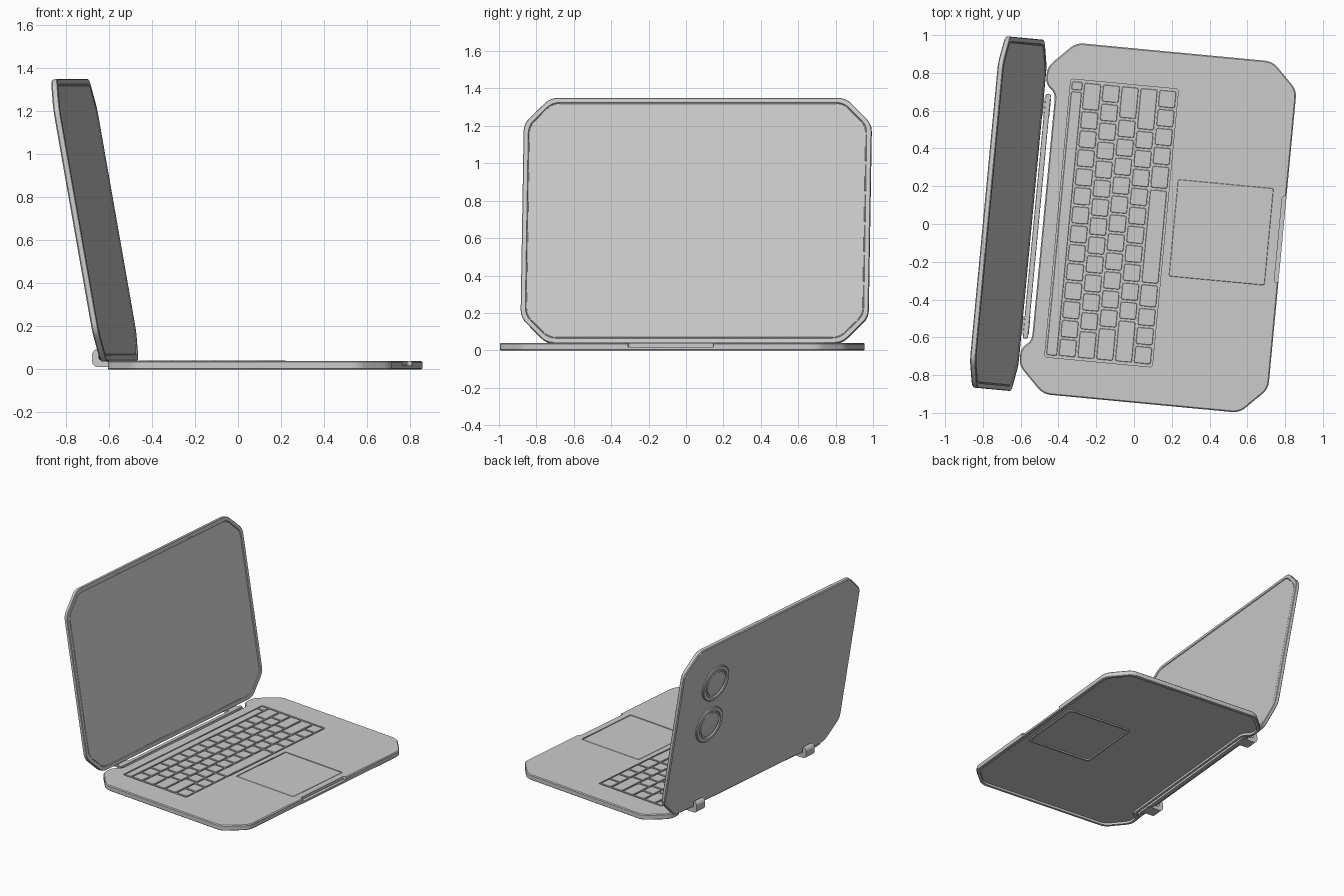
import bpy, bmesh, math
from mathutils import Matrix, Vector

if "Cube" in bpy.data.objects:
    bpy.data.objects.remove(bpy.data.objects["Cube"])

TURN = Matrix.Rotation(math.radians(-5.4), 4, 'Z')
TILT = math.radians(10)
S, C = math.sin(TILT), math.cos(TILT)
# lid frame: x = width, y = up the lid, z = out of the display
LID = TURN @ Matrix(((0, -S, C, -0.538), (1, 0, 0, -0.008), (0, C, S, 0.04), (0, 0, 0, 1)))
VM = -0.008                      # middle of the width


def offset(pts, d):
    """Inset a counter-clockwise polygon by d with mitred corners."""
    out, n = [], len(pts)
    for i in range(n):
        p, a, b = Vector(pts[i]), Vector(pts[i - 1]), Vector(pts[(i + 1) % n])
        e1, e2 = (p - a).normalized(), (b - p).normalized()
        n1, n2 = Vector((-e1.y, e1.x)), Vector((-e2.y, e2.x))
        out.append(p + (n1 + n2) * (d / (1 + n1.dot(n2))))
    return out


def rounded(pts, r, seg=4):
    """Replace each corner by a short curve."""
    out, n = [], len(pts)
    for i in range(n):
        p, a, b = Vector(pts[i]), Vector(pts[i - 1]), Vector(pts[(i + 1) % n])
        s = p + (a - p).normalized() * min(r, (a - p).length * 0.45)
        e = p + (b - p).normalized() * min(r, (b - p).length * 0.45)
        for k in range(seg + 1):
            t = k / seg
            out.append(s * (1 - t) ** 2 + p * 2 * t * (1 - t) + e * t * t)
    return out


def rect(x0, x1, y0, y1, c=0.0):
    if not c:
        return [(x0, y0), (x1, y0), (x1, y1), (x0, y1)]
    return [(x0 + c, y0), (x1 - c, y0), (x1, y0 + c), (x1, y1 - c),
            (x1 - c, y1), (x0 + c, y1), (x0, y1 - c), (x0, y0 + c)]


def circle(x, y, r, n=40):
    return [(x + r * math.cos(2 * math.pi * i / n), y + r * math.sin(2 * math.pi * i / n)) for i in range(n)]


def add_loft(bm, rings, closed=False):
    loops = [[bm.verts.new((p[0], p[1], z)) for p in pts] for pts, z in rings]
    n = len(loops[0])
    pairs = list(zip(loops, loops[1:])) + ([(loops[-1], loops[0])] if closed else [])
    for a, b in pairs:
        for i in range(n):
            j = (i + 1) % n
            bm.faces.new((a[i], a[j], b[j], b[i]))
    if not closed:
        bm.faces.new(loops[0][::-1])
        bm.faces.new(loops[-1])


def make(name, lofts, mat=TURN, closed=False, smooth=True):
    bm = bmesh.new()
    for rings in lofts:
        add_loft(bm, rings, closed)
    bmesh.ops.recalc_face_normals(bm, faces=bm.faces)
    me = bpy.data.meshes.new(name)
    bm.to_mesh(me)
    bm.free()
    ob = bpy.data.objects.new(name, me)
    bpy.context.collection.objects.link(ob)
    ob.matrix_world = mat
    if smooth:
        bpy.ops.object.select_all(action='DESELECT')
        ob.select_set(True)
        bpy.context.view_layer.objects.active = ob
        bpy.ops.object.shade_smooth_by_angle(angle=math.radians(25))
    return ob


def slab(pts, z0, z1, r=0.01, b=0.002):
    """Rounded plate with a softened top edge."""
    return [(rounded(pts, r), z0), (rounded(pts, r), z1 - b), (rounded(offset(pts, b), r), z1)]


# base shell: chamfered corners, rear hinge notch, shallow hollow underneath
U0, U1, V0, V1, K = -0.535, 0.79, VM - 0.934, VM + 0.934, 0.14
outline = rect(U0, U1, V0, V1, K)
outline = outline[:7] + [(U0, VM + 0.70), (U0 + 0.055, VM + 0.66),
                         (U0 + 0.055, VM - 0.66), (U0, VM - 0.70)] + outline[7:]
base = make("base_shell", [[(rounded(offset(outline, d), 0.04), z) for d, z in
            ((0.024, 0.015), (0.022, 0.0), (0.004, 0.0), (0.0, 0.004), (0.0, 0.034), (0.006, 0.04))]])

# recesses for keyboard, trackpad and thumb notch
KB = (-0.405, 0.167, -0.745, 0.733)
TP = (0.205, 0.723, -0.263, 0.262)
cuts = [(rect(*KB), 0.031), (rect(*TP), 0.034), (rect(0.768, 0.9, -0.238, 0.222), 0.018)]
for pts, depth in cuts:
    cutter = make("cutter", [[(rounded(pts, 0.015), depth), (rounded(pts, 0.015), 0.08)]], smooth=False)
    cutter.hide_render = True
    mod = base.modifiers.new("cut", 'BOOLEAN')
    mod.operation, mod.solver, mod.object = 'DIFFERENCE', 'EXACT', cutter
    bpy.ops.object.select_all(action='DESELECT')
    bpy.context.view_layer.objects.active = base
    bpy.ops.object.modifier_apply(modifier=mod.name)
    bpy.data.objects.remove(cutter)

# trackpad and its frame on the underside
make("trackpad", [slab(offset(rect(*TP), 0.005), 0.03, 0.039)])
frame = rect(*TP)
make("trackpad_underframe", [[(rounded(frame, 0.03), 0.016), (rounded(frame, 0.03), 0.006),
                              (rounded(offset(frame, 0.014), 0.03), 0.006),
                              (rounded(offset(frame, 0.014), 0.03), 0.016)]], closed=True)

# keys, five rows given as relative widths
rows = [[1] * 13 + [1.5],
        [1.5] + [1] * 13,
        [1.75] + [1] * 11 + [1.75],
        [2.25] + [1] * 10 + [2.25],
        [1, 1, 1, 1.25, 5, 1.25, 1, 1, 1, 1]]
keys, gap = [], 0.006
ku = KB[0] + 0.068
pitch = (KB[1] - 0.004 - ku) / 5
for i, row in enumerate(rows):
    unit = (KB[3] - KB[2] - 0.016) / sum(row)
    v = KB[2] + 0.008
    for w in row:
        keys.append(slab(rect(ku + i * pitch + gap, ku + (i + 1) * pitch - gap, v + gap, v + w * unit - gap),
                         0.03, 0.041, 0.012))
        v += w * unit
make("keyboard_keys", keys)
make("function_strip", [slab(rect(KB[0] + 0.008, ku - 0.004, KB[2] + 0.012, KB[3] - 0.065), 0.03, 0.0405)])
make("power_key", [slab(rect(KB[0] + 0.008, ku - 0.004, KB[3] - 0.055, KB[3] - 0.012), 0.03, 0.0405)])

# lid shell with recessed display
H = 1.33
lid = rect(-0.934, 0.934, 0, H, 0.14)
make("lid_shell", [[(rounded(offset(lid, d), 0.04), z) for d, z in
     ((0.008, -0.03), (0.0, -0.024), (0.0, -0.003), (0.003, 0.0), (0.025, 0.0), (0.028, -0.006))]], LID)
make("display_panel", [slab(offset(lid, 0.031), -0.008, -0.003, 0.04, 0.001)], LID)

# two round rings on the back of the lid
prof = [(0.137, 0.0), (0.137, 0.008), (0.131, 0.013), (0.108, 0.013), (0.104, 0.004),
        (0.094, 0.004), (0.091, 0.010), (0.086, 0.012)]
make("lid_back_rings", [[(circle(0.568, t, r), -0.029 - d) for r, d in prof] for t in (0.995, 0.66)], LID)

# hinge bar, and curved clips that wrap under the lid
make("hinge_bar", [slab(rect(-0.53, -0.502, VM - 0.65, VM + 0.65), 0.012, 0.036)])
clip = [(-0.50, 0.010), (-0.50, 0.034), (-0.555, 0.036), (-0.59, 0.045), (-0.592, 0.095),
        (-0.606, 0.095), (-0.622, 0.075), (-0.622, 0.030), (-0.605, 0.010)]
UPRIGHT = TURN @ Matrix(((1, 0, 0, 0), (0, 0, 1, 0), (0, 1, 0, 0), (0, 0, 0, 1)))
make("hinge_clips", [[(rounded(clip, 0.01, 3), VM + s * 0.58 - 0.045),
                      (rounded(clip, 0.01, 3), VM + s * 0.58 + 0.045)] for s in (-1, 1)], UPRIGHT)
